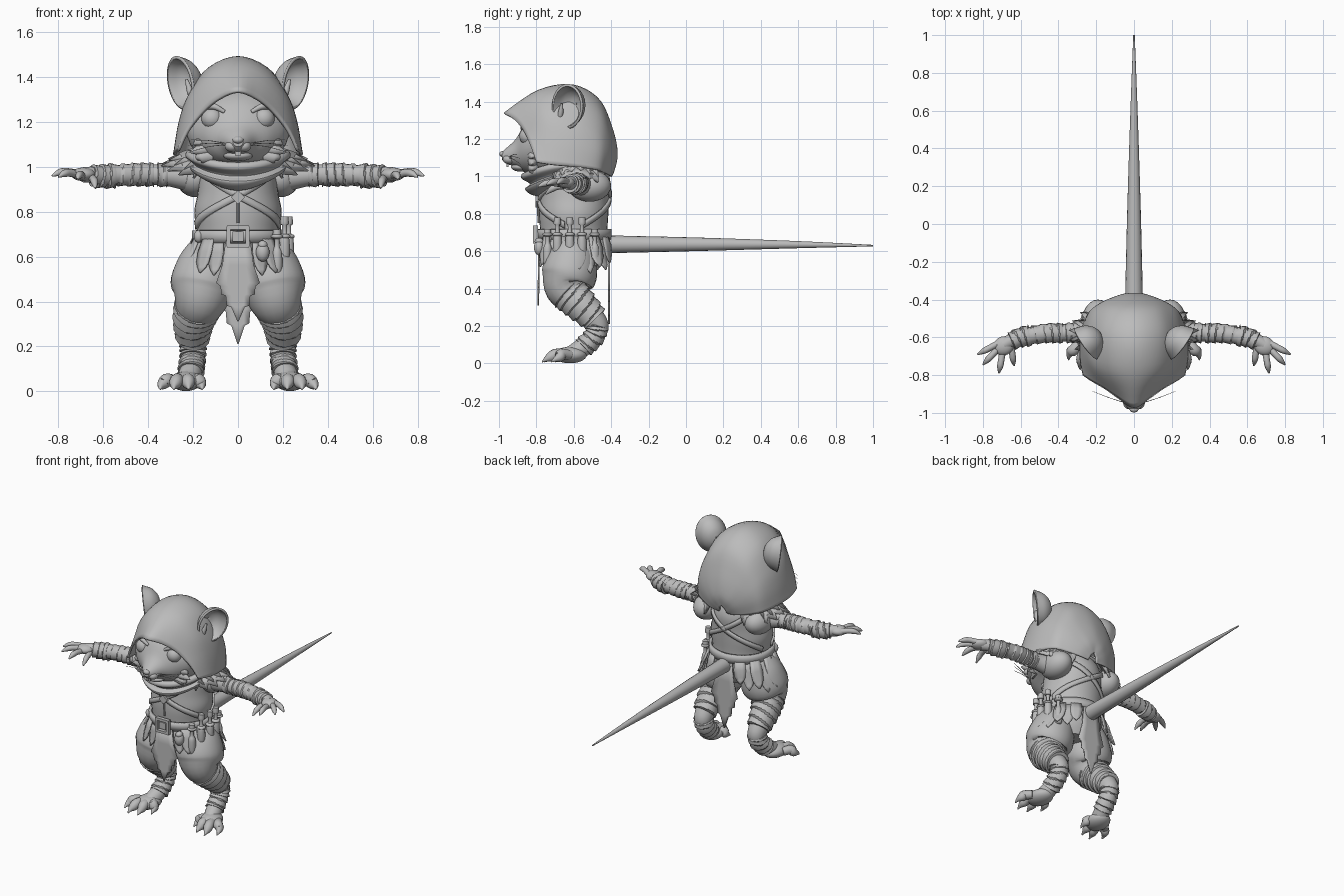
import bpy, bmesh
from math import sin, cos, pi, radians
from mathutils import Vector, Matrix

cube = bpy.data.objects.get("Cube")
if cube:
    bpy.data.objects.remove(cube, do_unlink=True)

GREY = (0.5, 0.5, 0.5, 1)
clay = bpy.data.materials.new("grey clay")
clay.use_nodes = True
clay.diffuse_color = GREY
clay.node_tree.nodes["Principled BSDF"].inputs["Base Color"].default_value = GREY


def finish(name, bm, mirror=False, thick=0, angle=38):
    """Turn a bmesh into a shaded object, optionally thickened and mirrored."""
    bmesh.ops.recalc_face_normals(bm, faces=bm.faces)
    me = bpy.data.meshes.new(name)
    bm.to_mesh(me)
    bm.free()
    me.materials.append(clay)
    me.shade_smooth()
    me.set_sharp_from_angle(angle=radians(angle))
    ob = bpy.data.objects.new(name, me)
    bpy.context.collection.objects.link(ob)
    if thick:
        mod = ob.modifiers.new("thickness", "SOLIDIFY")
        mod.thickness, mod.offset = thick, 0
    if mirror:
        ob.modifiers.new("mirror", "MIRROR")
    return ob


def smooth(pts, n):
    """Resample points of any dimension along a Catmull-Rom curve."""
    out, last = [], len(pts) - 1
    for k in range(n):
        u = k * last / (n - 1)
        i = min(int(u), last - 1)
        t = u - i
        a, b, c, d = (pts[max(0, min(last, i + j))] for j in (-1, 0, 1, 2))
        out.append(tuple(0.5 * (2*q + (r-p)*t + (2*p-5*q+4*r-s)*t*t + (3*q-p-3*r+s)*t**3)
                         for p, q, r, s in zip(a, b, c, d)))
    return out


def grid(name, rows, closed=False, cap=False, **kw):
    """Skin a list of equally long point rows."""
    bm = bmesh.new()
    vs = [[bm.verts.new(p) for p in row] for row in rows]
    n = len(rows[0])
    for a, b in zip(vs, vs[1:]):
        for i in range(n if closed else n - 1):
            j = (i + 1) % n
            bm.faces.new((a[i], a[j], b[j], b[i]))
    if cap:
        bm.faces.new(vs[0])
        bm.faces.new(vs[-1])
    return finish(name, bm, **kw)


def tube(name, path, n=16, sides=16, wraps=0, amp=0.0, **kw):
    """Sweep a circle along (x, y, z, radius) points; wraps adds bandage layers."""
    path = smooth(path, n)
    rows, side = [], None
    for i, p in enumerate(path):
        tan = Vector(path[min(i+1, n-1)][:3]) - Vector(path[max(i-1, 0)][:3])
        tan.normalize()
        side = side or tan.orthogonal()
        side = (side - tan * side.dot(tan)).normalized()
        up = tan.cross(side)
        row = []
        for k in range(sides):
            a = 2 * pi * k / sides
            r = p[3] + amp * ((i / n * wraps + 0.35 * sin(a)) % 1)
            row.append(Vector(p[:3]) + r * (side * cos(a) + up * sin(a)))
        rows.append(row)
    return grid(name, rows, closed=True, cap=True, **kw)


def ball(name, loc, size, rot=0, **kw):
    bm = bmesh.new()
    m = Matrix.Translation(loc) @ Matrix.Rotation(rot, 4, 'Z') @ Matrix.Diagonal((*size, 1))
    bmesh.ops.create_uvsphere(bm, u_segments=24, v_segments=14, radius=1, matrix=m)
    return finish(name, bm, **kw)


def box(name, loc, size, tilt=0, **kw):
    bm = bmesh.new()
    m = Matrix.Translation(loc) @ Matrix.Rotation(tilt, 4, 'Y') @ Matrix.Diagonal((*size, 1))
    bmesh.ops.create_cube(bm, size=1, matrix=m)
    return finish(name, bm, **kw)


# Torso: height, half width, front y, back y
TORSO = smooth([(.50, .13, -.70, -.47), (.56, .175, -.75, -.44), (.64, .185, -.77, -.42),
                (.72, .185, -.78, -.42), (.80, .195, -.785, -.415), (.88, .18, -.78, -.41),
                (.96, .17, -.77, -.405), (1.03, .15, -.74, -.43), (1.09, .10, -.70, -.48)], 40)


def around(a, z, off=0.0):
    """Point on the torso at angle a in degrees (0 = front, 90 = left) and height z."""
    for p, q in zip(TORSO, TORSO[1:]):
        if z <= q[0]:
            break
    t = max(0, (z - p[0]) / (q[0] - p[0]))
    _, rx, yf, yb = (u + (v - u) * t for u, v in zip(p, q))
    a = radians(a)
    return Vector(((rx + off) * sin(a), (yf + yb) / 2 - ((yb - yf) / 2 + off) * cos(a), z))


def band(name, a0, z0, a1, z1, width, off, thick, n=40, **kw):
    """Flat strap wound on the torso from one angle and height to another."""
    path = [(a0 + (a1-a0) * i / n, z0 + (z1-z0) * i / n) for i in range(n + 1)]
    rows = [[around(a, z + d * width / 2, off) for a, z in path] for d in (-1, 0, 1)]
    return grid(name, rows, thick=thick, **kw)


grid("torso", [[around(a, r[0]) for a in range(0, 360, 10)] for r in TORSO], closed=True, cap=True)
band("belt", 0, .69, 360, .69, .055, .012, .018, n=60)
band("chest_straps", -75, .74, 44, .95, .035, .006, .012, mirror=True)
band("back_straps", 136, .97, 255, .74, .035, .006, .012, mirror=True)
for z in (.65, .73):
    box("buckle_bar", (0, -.805, z), (.1, .025, .017))
box("buckle_sides", (.042, -.805, .69), (.017, .025, .09), mirror=True)
box("buckle_pin", (0, -.80, .69), (.05, .02, .045))
box("strap_diamond", (0, -.796, .865), (.045, .015, .045), tilt=pi/4)

# Hood: half arcs from the front opening to the back of the neck, centre to side
ARCS = [
    [(0, -.97, 1.335), (.08, -.92, 1.305), (.15, -.87, 1.25), (.22, -.83, 1.165), (.265, -.80, 1.075)],
    [(0, -.79, 1.455), (.11, -.78, 1.42), (.20, -.75, 1.325), (.25, -.72, 1.20), (.282, -.70, 1.06)],
    [(0, -.61, 1.485), (.14, -.60, 1.425), (.225, -.60, 1.29), (.262, -.60, 1.17), (.275, -.58, 1.05)],
    [(0, -.47, 1.41), (.12, -.47, 1.36), (.20, -.48, 1.25), (.235, -.48, 1.14), (.24, -.48, 1.035)],
    [(0, -.40, 1.26), (.10, -.41, 1.235), (.16, -.42, 1.17), (.185, -.43, 1.10), (.18, -.44, 1.02)],
    [(0, -.372, 1.13), (.05, -.375, 1.11), (.08, -.385, 1.08), (.095, -.395, 1.05), (.10, -.41, 1.005)],
    [(0, -.385, 1.05), (.01, -.387, 1.04), (.02, -.39, 1.03), (.025, -.395, 1.015), (.03, -.405, 1.0)]]
arcs = [smooth([(-x, y, z) for x, y, z in arc[:0:-1]] + arc, 37) for arc in ARCS]
columns = [smooth(c, 30) for c in zip(*arcs)]
grid("hood", columns, thick=.014, angle=60)

# Ears: tilted bowls opening outward and forward
normal = Vector((.80, -.56, -.12)).normalized()
tall = Vector((.28, .12, .95))
tall = (tall - normal * tall.dot(normal)).normalized()
wide = tall.cross(normal)
bowl = smooth([(.03, .085), (.45, .075), (.8, .045), (.98, .005), (1.04, -.01)], 14)
grid("ears", [[Vector((.25, -.63, 1.375)) - normal * d
               + r * (.09 * cos(k * pi/16) * wide + .112 * sin(k * pi/16) * tall)
               for k in range(32)] for r, d in bowl], closed=True, thick=.014, mirror=True)
tube("ear_folds", [(.20, -.68, 1.29, .012), (.215, -.67, 1.34, .014), (.23, -.665, 1.39, .006)], mirror=True)

# Head: y, centre height, half width, half height
HEAD = smooth([(-.50, 1.17, .10, .10), (-.58, 1.18, .20, .19), (-.70, 1.175, .23, .195),
               (-.79, 1.165, .215, .17), (-.86, 1.15, .155, .13), (-.91, 1.125, .085, .075),
               (-.96, 1.11, .045, .042), (-.985, 1.11, .022, .02)], 30)
grid("head", [[(rx * cos(k * pi/16), y, zc + rz * sin(k * pi/16)) for k in range(32)]
              for y, zc, rx, rz in HEAD], closed=True, cap=True)
ball("eyes", (.115, -.845, 1.215), (.048, .046, .048), mirror=True)
tube("brows", [(.06, -.875, 1.245, .008), (.115, -.865, 1.27, .014), (.165, -.815, 1.24, .008)], mirror=True)
ball("nose", (0, -.98, 1.12), (.024, .018, .016))
ball("muzzle_pads", (.026, -.945, 1.092), (.032, .035, .026), mirror=True)
ball("jaw", (0, -.88, 1.05), (.065, .055, .025))
box("front_teeth", (.007, -.955, 1.066), (.012, .01, .03), mirror=True)
for z, out in ((1.10, .20), (1.065, .215), (1.03, .18)):
    tube("cheek_tufts", [(.12, -.81, z + .02, .035), (.17, -.82, z + .01, .025), (out, -.82, z, .003)],
         mirror=True)
for lift in (-.03, 0, .025):
    tube("whiskers", [(.035, -.95, 1.1, .002), (.13, -.92, 1.105 + lift / 2, .0015),
                      (.22, -.885, 1.095 + lift, .001)], sides=6, mirror=True)

# Cowl: half width, front y, back y, side height, dip at the front
COWL = smooth([(.15, -.78, -.50, 1.04, .03), (.215, -.865, -.46, 1.075, .055), (.235, -.88, -.44, 1.05, .06),
               (.205, -.835, -.45, 1.02, .06), (.225, -.86, -.43, 1.01, .075), (.205, -.84, -.43, .985, .075),
               (.16, -.80, -.44, .98, .085), (.12, -.75, -.47, .98, .08)], 40)
cowl = []
for rx, yf, yb, z, dip in COWL:
    ring = [radians(a) for a in range(0, 360, 6)]
    cowl.append([(rx * sin(a), (yf+yb)/2 - (yb-yf)/2 * cos(a), z - dip * max(0, cos(a)) ** 1.5) for a in ring])
grid("scarf", cowl, closed=True)

# Ragged shoulder cape in two layers
for size, drop in ((1, 0), (.9, .025)):
    rows = []
    for rx, ry, z, fall in ((.13, .12, 1.06, 0), (.22, .16, 1.055, .02), (.29, .18, 1.035, .05), (.345, .19, 1.015, .08)):
        jag = [(.055 * (k % 2) if rx > .3 else 0) for k in range(17)]
        rows.append([((rx * size - j) * sin(a), -.58 - (ry - j / 2) * cos(a), z + drop - fall * abs(cos(a)) + j * .2)
                     for k, j in enumerate(jag) for a in [radians(35 + k * 7.5)]])
    grid("shoulder_cape", rows, thick=.012, mirror=True)

# Skirt strips, front and back tabards
for i in range(10):
    mid, low = 28 + i * 13.5, .55 - .07 * sin(radians(28 + i * 13.5)) + .025 * (i % 2)
    rows = []
    for t, w in ((0, 9), (.4, 10), (.7, 8.5), (.85, 5.5), (1, .5)):
        z = .685 + (low - .685) * t
        off = .008 + .006 * (i % 2) + .10 * t * sin(radians(mid))
        rows.append([around(mid + w * s, max(z, .56), off) + Vector((0, 0, min(0, z - .56)))
                     for s in (-1, -.4, .3, 1)])
    grid("skirt_strip", rows, thick=.008, mirror=True)
TABARD = [(0, .055), (.3, .07), (.52, .098), (.56, .078), (.66, .075), (.68, .055), (.8, .05), (.82, .03), (1, .002)]
for name, y0, y1, top, low in (("front_tabard", -.785, -.79, .67, .31), ("back_tabard", -.412, -.412, .67, .21)):
    grid(name, [[(w * s, y0 + (y1-y0) * t, top + (low-top) * t) for s in (-1, -.5, 0, .5, 1)]
                for t, w in TABARD], thick=.009)
tube("vest_seam", [(0, -.787, .75, .006), (0, -.79, .82, .006), (0, -.785, .92, .006)], sides=8)

# Vials and pouches on the left of the belt
for a, top in ((50, .72), (66, .78), (84, .78), (101, .78), (120, .72)):
    p = around(a, .69, .042)
    tube("vial", [(p.x, p.y, top + d, r) for d, r in ((-.2, .008), (-.19, .021), (-.15, .025), (-.1, .022),
                  (-.075, .012), (-.04, .012), (-.035, .02), (0, .018))], n=24, sides=12)
    ball("vial_loop", (p.x, p.y, .69), (.027, .027, .012))
ball("front_pouch", (.11, -.785, .62), (.03, .028, .042))
ball("pouch_flap", (.11, -.785, .652), (.022, .024, .02))
ball("belt_stud", (-.175, -.70, .69), (.022, .022, .028))

# Arms, wraps and hands
ball("shoulders", (.19, -.515, .95), (.085, .115, .085), mirror=True)
tube("arms", [(.14, -.53, .95, .08), (.24, -.56, .957, .06), (.34, -.575, .965, .047), (.5, -.58, .965, .044),
              (.62, -.605, .965, .038), (.69, -.64, .965, .034)], n=24, mirror=True)
tube("upper_wraps", [(.315, -.575, .965, .05), (.36, -.578, .965, .049)], n=10, wraps=2, amp=.007, mirror=True)
tube("forearm_wraps", [(.375, -.578, .965, .048), (.46, -.578, .965, .047), (.56, -.592, .962, .042)],
     n=40, wraps=5, amp=.008, mirror=True)
tube("cuffs", [(.55, -.59, .96, .05), (.60, -.60, .958, .047), (.65, -.62, .96, .042)],
     n=24, wraps=3, amp=.01, mirror=True)
ball("palms", (.69, -.645, .967), (.055, .05, .03), rot=-.45, mirror=True)
FINGERS = [((.715, -.63, .97), (.828, -.69, .96)), ((.715, -.655, .965), (.80, -.745, .955)),
           ((.695, -.675, .96), (.715, -.79, .945)), ((.65, -.65, .95), (.635, -.75, .905))]
for base, tip in FINGERS:
    b, t = Vector(base), Vector(tip)
    bend = Vector((0, 0, .012))
    tube("fingers", [(*b, .018), (*(b.lerp(t, .4) + bend), .017), (*(b.lerp(t, .7) + bend), .016), (*t, .004)],
         sides=10, mirror=True)

# Legs, wraps and feet
tube("legs", [(.10, -.60, .65, .10), (.135, -.61, .56, .135), (.155, -.625, .47, .148), (.17, -.635, .40, .118),
              (.195, -.58, .33, .085), (.20, -.50, .245, .065), (.20, -.47, .185, .055), (.205, -.525, .11, .05),
              (.22, -.59, .06, .05), (.23, -.64, .045, .04)], n=48, sides=20, mirror=True)
tube("shin_wraps", [(.18, -.625, .375, .097), (.197, -.565, .315, .085), (.202, -.485, .235, .066)],
     n=44, sides=20, wraps=5, amp=.012, mirror=True)
tube("ankle_wraps", [(.20, -.472, .20, .055), (.202, -.49, .145, .052), (.21, -.55, .085, .053)],
     n=36, sides=20, wraps=5, amp=.01, mirror=True)
ball("feet", (.232, -.62, .045), (.07, .09, .044), rot=.15, mirror=True)
for x, y in ((.16, -.69), (.22, -.75), (.285, -.76), (.345, -.71)):
    bx = .235 + (x - .24) * .5
    tube("toes", [(bx, -.62, .045, .026), ((bx + x) / 2, (y - .62) / 2, .05, .03),
                  (x * .8 + bx * .2, y + .035, .034, .027), (x, y + .008, .02, .012), (x, y - .01, .008, .003)],
         sides=12, mirror=True)

# Tail
tube("tail", [(0, -.48, .637, .048), (0, -.35, .637, .046), (0, .1, .637, .035), (0, .6, .635, .019),
              (0, 1, .63, .004)], n=30)
